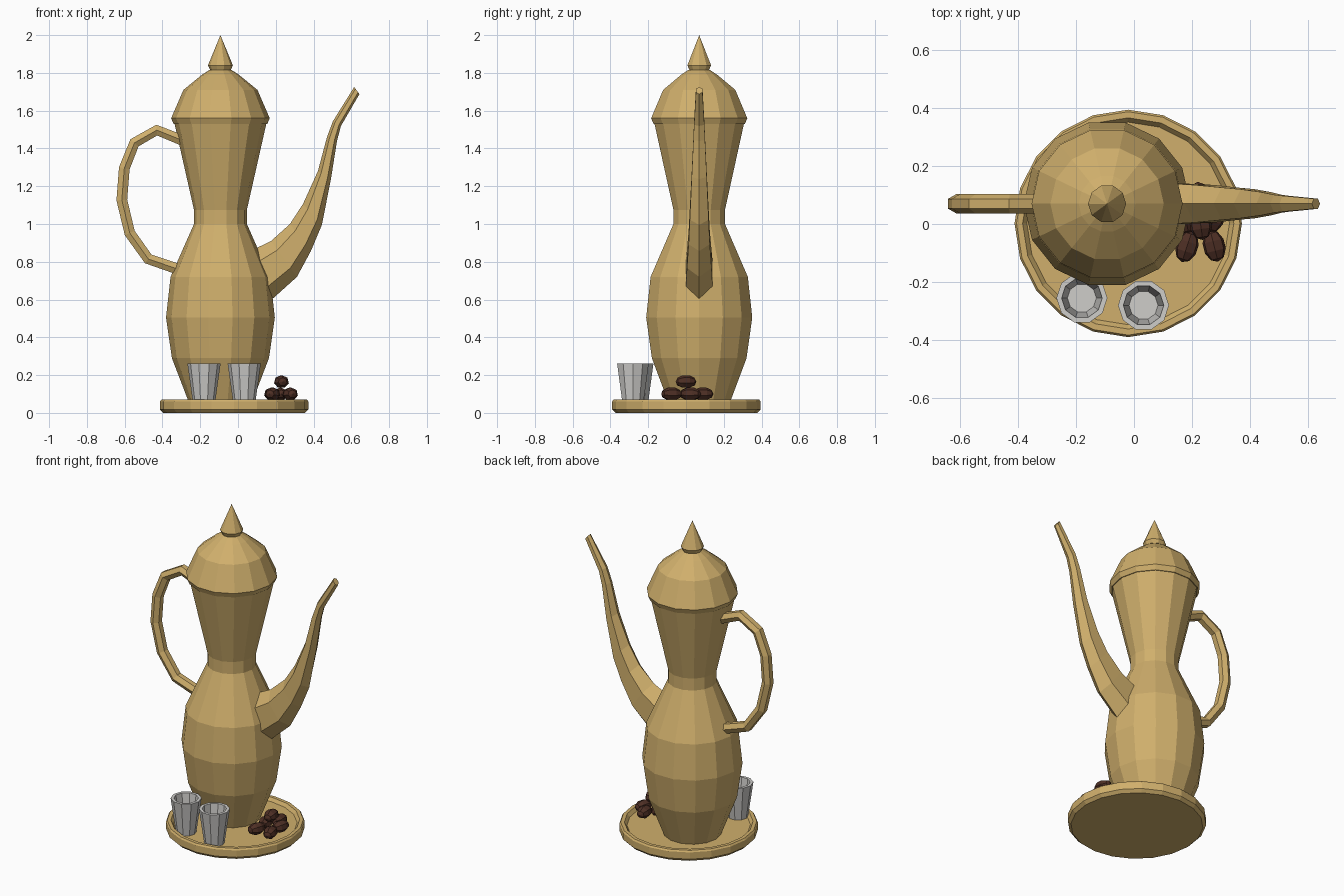
import bpy, bmesh, math
from mathutils import Vector, Matrix

if "Cube" in bpy.data.objects:
    bpy.data.objects.remove(bpy.data.objects["Cube"])


def material(name, rgb):
    m = bpy.data.materials.new(name)
    m.diffuse_color = (*rgb, 1)
    m.use_nodes = True
    m.node_tree.nodes["Principled BSDF"].inputs["Base Color"].default_value = m.diffuse_color
    return m


BRASS = material("brass", (0.63, 0.43, 0.15))
SILVER = material("silver", (0.62, 0.61, 0.59))
BROWN = material("date_brown", (0.075, 0.028, 0.018))


def finish(name, bm, mat):
    bmesh.ops.recalc_face_normals(bm, faces=bm.faces)
    me = bpy.data.meshes.new(name)
    bm.to_mesh(me)
    bm.free()
    me.materials.append(mat)
    ob = bpy.data.objects.new(name, me)
    bpy.context.collection.objects.link(ob)
    return ob


def loft(name, rings, mat):
    """Skin a list of equal-length rings of points; end rings are capped."""
    bm = bmesh.new()
    vs = [[bm.verts.new(p) for p in ring] for ring in rings]
    n = len(vs[0])
    for a, b in zip(vs, vs[1:]):
        for i in range(n):
            j = (i + 1) % n
            bm.faces.new((a[i], a[j], b[j], b[i]))
    bm.faces.new(vs[0])
    bm.faces.new(vs[-1])
    bmesh.ops.remove_doubles(bm, verts=bm.verts, dist=0.0003)
    return finish(name, bm, mat)


def lathe(name, profile, sides, centre, mat):
    """Turn a (radius, z) profile about a vertical axis."""
    rings = []
    for r, z in profile:
        ring = []
        for k in range(sides):
            a = 2 * math.pi * k / sides
            ring.append((centre[0] + r * math.cos(a), centre[1] + r * math.sin(a), z))
        rings.append(ring)
    return loft(name, rings, mat)


POT = (-0.093, 0.07)

# tray with raised rim
lathe("tray", [(0.375, 0), (0.393, 0.018), (0.393, 0.06), (0.386, 0.07),
               (0.365, 0.07), (0.35, 0.05)], 20, (-0.02, 0.002), BRASS)

# pot body, waist and flared neck
lathe("pot_body", [(0.165, 0.05), (0.257, 0.29), (0.288, 0.505), (0.264, 0.72),
                   (0.14, 1.0), (0.14, 1.075), (0.245, 1.54)], 14, POT, BRASS)

# domed lid and finial
lathe("lid", [(0.248, 1.53), (0.261, 1.56), (0.196, 1.71), (0.098, 1.79),
              (0.058, 1.816)], 14, POT, BRASS)
lathe("finial", [(0.052, 1.81), (0.066, 1.84), (0.0001, 2.0)], 10, POT, BRASS)

# handle: hexagonal tube along a curved path in the xz plane
path = [(-0.25, 1.425), (-0.43, 1.497), (-0.548, 1.43), (-0.602, 1.295),
        (-0.615, 1.127), (-0.573, 0.952), (-0.475, 0.815), (-0.30, 0.755)]
pts = [Vector((x, POT[1], z)) for x, z in path]
rings = []
for i, p in enumerate(pts):
    before = (p - pts[max(i - 1, 0)]).normalized()
    after = (pts[min(i + 1, len(pts) - 1)] - p).normalized()
    t = (before + after).normalized()
    out = Vector((0, 1, 0)).cross(t)
    rings.append([p + 0.033 * (Vector((0, 1, 0)) * math.cos(k * math.pi / 3)
                               + out * math.sin(k * math.pi / 3)) for k in range(6)])
loft("handle", rings, BRASS)

# spout: upper edge point, lower edge point, width at each station
stations = [((0.01, 0.83), (0.09, 0.52), 0.15), ((0.175, 0.91), (0.312, 0.72), 0.13),
            ((0.275, 1.0), (0.386, 0.857), 0.112), ((0.344, 1.106), (0.444, 0.995), 0.1),
            ((0.423, 1.28), (0.492, 1.238), 0.08), ((0.471, 1.46), (0.524, 1.439), 0.062),
            ((0.503, 1.545), (0.545, 1.519), 0.055), ((0.615, 1.725), (0.643, 1.688), 0.035)]
rings = []
for up, low, w in stations:
    u, l = Vector((up[0], POT[1], up[1])), Vector((low[0], POT[1], low[1]))
    c, h = (u + l) / 2, (u - l) / 2
    side = Vector((0, w / 2 / math.cos(math.pi / 6), 0))
    rings.append([c + h * math.cos(k * math.pi / 3) + side * math.sin(k * math.pi / 3)
                  for k in range(6)])
loft("spout", rings, BRASS)

# two small hollow cups
for i, c in enumerate([(-0.18, -0.256), (0.033, -0.281)]):
    lathe(f"cup_{i + 1}", [(0.058, 0.05), (0.088, 0.262), (0.07, 0.262), (0.05, 0.085)],
          10, c, SILVER)

# pile of dates: x, y, z, turn in degrees
dates = [(0.183, -0.078, 0.1, -18), (0.277, -0.076, 0.1, 14), (0.178, 0.02, 0.1, 12),
         (0.276, 0.025, 0.1, -15), (0.225, 0.09, 0.1, 5), (0.23, 0.0, 0.165, 8)]
for i, (x, y, z, turn) in enumerate(dates):
    bm = bmesh.new()
    bmesh.ops.create_uvsphere(bm, u_segments=7, v_segments=5, radius=1)
    m = (Matrix.Translation((x, y, z)) @ Matrix.Rotation(math.radians(turn), 4, 'Z')
         @ Matrix.Diagonal((0.04, 0.056, 0.036, 1)) @ Matrix.Rotation(math.pi / 2, 4, 'X'))
    bm.transform(m)
    finish(f"date_{i + 1}", bm, BROWN)
